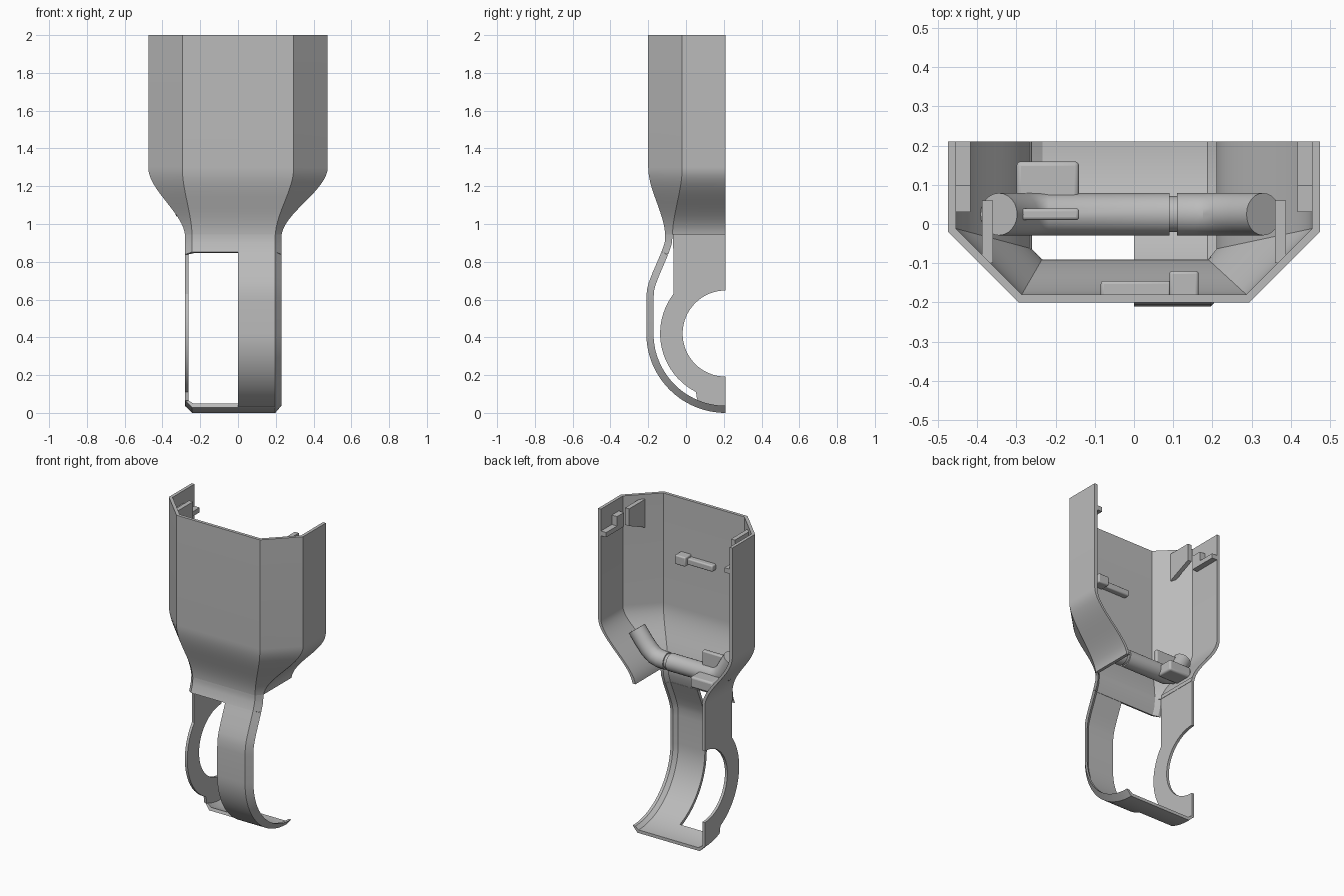
import bpy, bmesh
from math import sin, cos, pi, radians, sqrt
from mathutils import Vector

cube = bpy.data.objects.get("Cube")
if cube:
    bpy.data.objects.remove(cube)

grey = bpy.data.materials.new("plain grey")
grey.use_nodes = True
COLOUR = (0.5, 0.5, 0.5, 1)
grey.diffuse_color = COLOUR
grey.node_tree.nodes["Principled BSDF"].inputs["Base Color"].default_value = COLOUR


def finish(name, bm, smooth=True):
    bmesh.ops.recalc_face_normals(bm, faces=bm.faces)
    mesh = bpy.data.meshes.new(name)
    bm.to_mesh(mesh)
    bm.free()
    mesh.materials.append(grey)
    obj = bpy.data.objects.new(name, mesh)
    bpy.context.collection.objects.link(obj)
    if smooth:
        bpy.ops.object.select_all(action='DESELECT')
        obj.select_set(True)
        bpy.context.view_layer.objects.active = obj
        bpy.ops.object.shade_smooth_by_angle(angle=radians(25))
    return obj


def loft(name, rings):
    """Skin closed rings of equal length and cap both ends."""
    bm = bmesh.new()
    loops = [[bm.verts.new(p) for p in ring] for ring in rings]
    n = len(loops[0])
    for a, b in zip(loops, loops[1:]):
        for i in range(n):
            j = (i + 1) % n
            bm.faces.new((a[i], a[j], b[j], b[i]))
    bm.faces.new(loops[0])
    bm.faces.new(loops[-1])
    return finish(name, bm)


def plate(name, outline, x0, x1):
    """Extrude a y-z outline along x."""
    return loft(name, [[(x, y, z) for y, z in outline] for x in (x0, x1)])


def box(name, x0, x1, y0, y1, z0, z1, bevel=0.0):
    obj = plate(name, [(y0, z0), (y1, z0), (y1, z1), (y0, z1)], x0, x1)
    if bevel:
        mod = obj.modifiers.new("rounding", 'BEVEL')
        mod.width, mod.segments = bevel, 3
    return obj


def arc(r, a0, a1, n):
    """Arc in y-z about the ring centre."""
    angles = [radians(a0 + (a1 - a0) * i / n) for i in range(n + 1)]
    return [(BACK + r * cos(a), RING_Z + r * sin(a)) for a in angles]


BACK, RING_Z, WALL = 0.21, 0.42, 0.02


def mix(a, b, t):
    return a + (b - a) * t


# Main shell: chamfered channel flaring from the neck to the wide mouth
def shell_ring(z):
    t = min(max((z - 0.93) / 0.37, 0), 1)
    t = t * t * (3 - 2 * t)
    left, right = mix(0.23, 0.475, t), mix(0.28, 0.475, t)
    fl, fr = mix(0.197, 0.295, t), mix(0.243, 0.295, t)
    front, side = mix(-0.11, -0.2, t), mix(-0.072, -0.02, t)
    w, k = WALL, WALL * 0.42
    outer = [(-right, BACK), (-right, side), (-fr, front),
             (fl, front), (left, side), (left, BACK)]
    inner = [(left - w, BACK), (left - w, side + k), (fl - k, front + w),
             (-fr + k, front + w), (-right + w, side + k), (-right + w, BACK)]
    return [(x, y, z) for x, y in outer + inner]


levels = [0.945] + [0.96 + 0.34 * i / 16 for i in range(17)] + [2.0]
loft("shell", [shell_ring(z) for z in levels])


# Front strap: a chamfered section swept down the front and under the ring
def sweep(name, path, section):
    rings = []
    for i, (y, z) in enumerate(path):
        p, q = path[max(i - 1, 0)], path[min(i + 1, len(path) - 1)]
        d = Vector((q[0] - p[0], q[1] - p[1])).normalized()
        normal = (-d.y, d.x)
        rings.append([(x, y + normal[0] * s, z + normal[1] * s) for x, s in section])
    # square the free end off at the open back
    rings[-1] = [(x, min(y, BACK), z) for x, y, z in rings[-1]]
    return loft(name, rings)


RIM, THICK = 0.038, 0.02
wide = [(-0.28, RIM), (-0.243, 0), (0.197, 0), (0.23, RIM),
        (0.212, RIM), (0.188, THICK), (-0.234, THICK), (-0.262, RIM)]
narrow = [(0, 0), (0.197, 0), (0.23, RIM), (0.212, RIM), (0.188, THICK), (0, THICK)]

bend = [(-0.113, 0.9), (-0.13, 0.852), (-0.15, 0.805), (-0.178, 0.74),
        (-0.197, 0.69), (-0.207, 0.65), (-0.21, 0.6)]
sweep("neck_band", [(-0.11, 0.96), (-0.11, 0.93)] + bend[:2], wide)
sweep("front_strap", bend[1:] + arc(0.42, 180, 270, 28), narrow)
sweep("foot_band", arc(0.42, 248.3, 270, 8), wide)

# Side plate with the round opening
outline = [(-0.07, 0.97), (BACK, 0.97)]
outline += arc(0.228, 90, 270, 32)
outline += arc(0.385, 270, 247, 6)
outline += arc(0.347, 243, 143, 20)
outline += [(-0.067, 0.85)]
plate("ring_plate", outline, -0.28, -0.263)


# Cross tube in the neck, split by a groove, with ends turning up the walls
def tube(name, path, r):
    rings = []
    for i, (x, z) in enumerate(path):
        p, q = path[max(i - 1, 0)], path[min(i + 1, len(path) - 1)]
        d = Vector((q[0] - p[0], q[1] - p[1])).normalized()
        ring = []
        for k in range(24):
            a = 2 * pi * k / 24
            ring.append((x - d.y * r * cos(a), 0.025 + r * sin(a), z + d.x * r * cos(a)))
        rings.append(ring)
    return loft(name, rings)


TUBE_Z = 1.05
tube("cross_tube_left", [(0.11, TUBE_Z), (0.16, TUBE_Z), (0.2, 1.06), (0.24, 1.09),
                         (0.28, 1.135), (0.33, 1.2)], 0.054)
tube("cross_tube_right", [(0.09, TUBE_Z), (-0.22, TUBE_Z), (-0.26, 1.065),
                          (-0.29, 1.095), (-0.345, 1.19)], 0.054)
tube("cross_tube_core", [(0.08, TUBE_Z), (0.12, TUBE_Z)], 0.046)

# Catch beside the tube: a ledge and an upright fin
box("catch_ledge", -0.3, -0.14, 0.05, 0.16, 1.0, 1.07, 0.012)
box("catch_fin", -0.33, -0.14, 0.01, 0.04, 1.04, 1.19, 0.008)

# Wedge ribs and stepped brackets near the mouth, on both sides
for side, word in ((1, "left"), (-1, "right")):
    plate("mouth_rib_" + word, [(-0.1, 1.97), (0.06, 1.97), (0.06, 1.86), (-0.1, 1.79)],
          side * 0.36, side * 0.388)
    box("bracket_ledge_" + word, *sorted((side * 0.418, side * 0.46)), 0.03, BACK, 1.83, 1.86)
    box("bracket_step_" + word, *sorted((side * 0.418, side * 0.46)), 0.03, 0.1, 1.855, 1.92)

# Small latch on the inner front wall
box("latch_block", 0.09, 0.165, -0.19, -0.12, 1.6, 1.66, 0.008)
box("latch_strip", -0.085, 0.095, -0.19, -0.145, 1.605, 1.645, 0.008)
